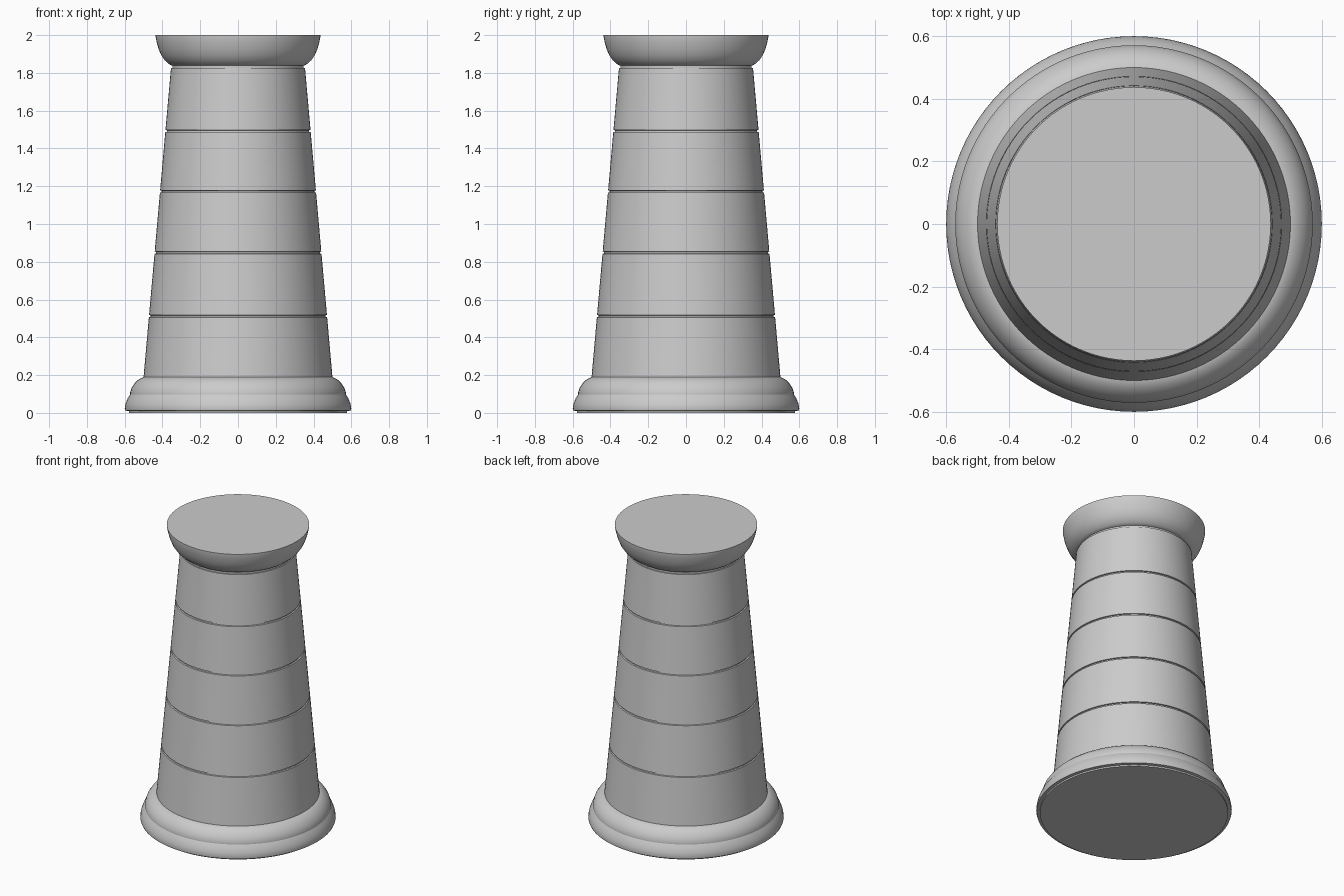
import bpy
import math

cube = bpy.data.objects.get("Cube")
if cube:
    bpy.data.objects.remove(cube, do_unlink=True)

SIDES = 96

stone = bpy.data.materials.new("grey stone")
stone.use_nodes = True
color = (0.6, 0.6, 0.6, 1)
stone.diffuse_color = color
stone.node_tree.nodes["Principled BSDF"].inputs["Base Color"].default_value = color


def lathe(name, profile):
    """Revolve a (radius, height) profile about z and close both ends."""
    verts, faces = [], []
    for r, z in profile:
        for i in range(SIDES):
            a = math.tau * i / SIDES
            verts.append((r * math.cos(a), r * math.sin(a), z))
    for k in range(len(profile) - 1):
        for i in range(SIDES):
            j = (i + 1) % SIDES
            low, high = k * SIDES, (k + 1) * SIDES
            faces.append((low + i, low + j, high + j, high + i))
    faces.append(tuple(reversed(range(SIDES))))
    last = (len(profile) - 1) * SIDES
    faces.append(tuple(range(last, last + SIDES)))
    mesh = bpy.data.meshes.new(name)
    mesh.from_pydata(verts, [], faces)
    mesh.materials.append(stone)
    obj = bpy.data.objects.new(name, mesh)
    bpy.context.collection.objects.link(obj)
    bpy.ops.object.select_all(action="DESELECT")
    obj.select_set(True)
    bpy.context.view_layer.objects.active = obj
    bpy.ops.object.shade_smooth_by_angle(angle=math.radians(32))
    return obj


# Moulded foot: a rounded lower lip with a quarter-round above it
lathe("base_moulding", [
    (0.577, 0), (0.577, 0.01), (0.597, 0.012), (0.6, 0.022), (0.595, 0.05),
    (0.584, 0.078), (0.571, 0.098), (0.571, 0.108), (0.562, 0.135),
    (0.545, 0.16), (0.525, 0.178), (0.5, 0.19)])

# Tapered shaft with narrow joints between the drums
BOTTOM, TOP = 0.19, 1.825


def shaft_radius(z):
    return 0.5 - 0.145 * (z - BOTTOM) / (TOP - BOTTOM)


shaft = [(shaft_radius(BOTTOM), BOTTOM)]
for joint in (0.512, 0.848, 1.172, 1.492):
    for dz, depth in ((-0.006, 0), (-0.004, 0.008), (0.004, 0.008), (0.006, 0)):
        shaft.append((shaft_radius(joint + dz) - depth, joint + dz))
shaft.append((shaft_radius(TOP), TOP))
lathe("tapered_shaft", shaft)

# Recessed neck under the capital
lathe("neck", [(0.347, TOP - 0.005), (0.347, 1.842)])

# Flared bowl-shaped capital with a flat top
lathe("capital", [
    (0.35, 1.838), (0.368, 1.848), (0.389, 1.868), (0.406, 1.893),
    (0.42, 1.925), (0.43, 1.96), (0.437, 1.995), (0.437, 2.0)])
